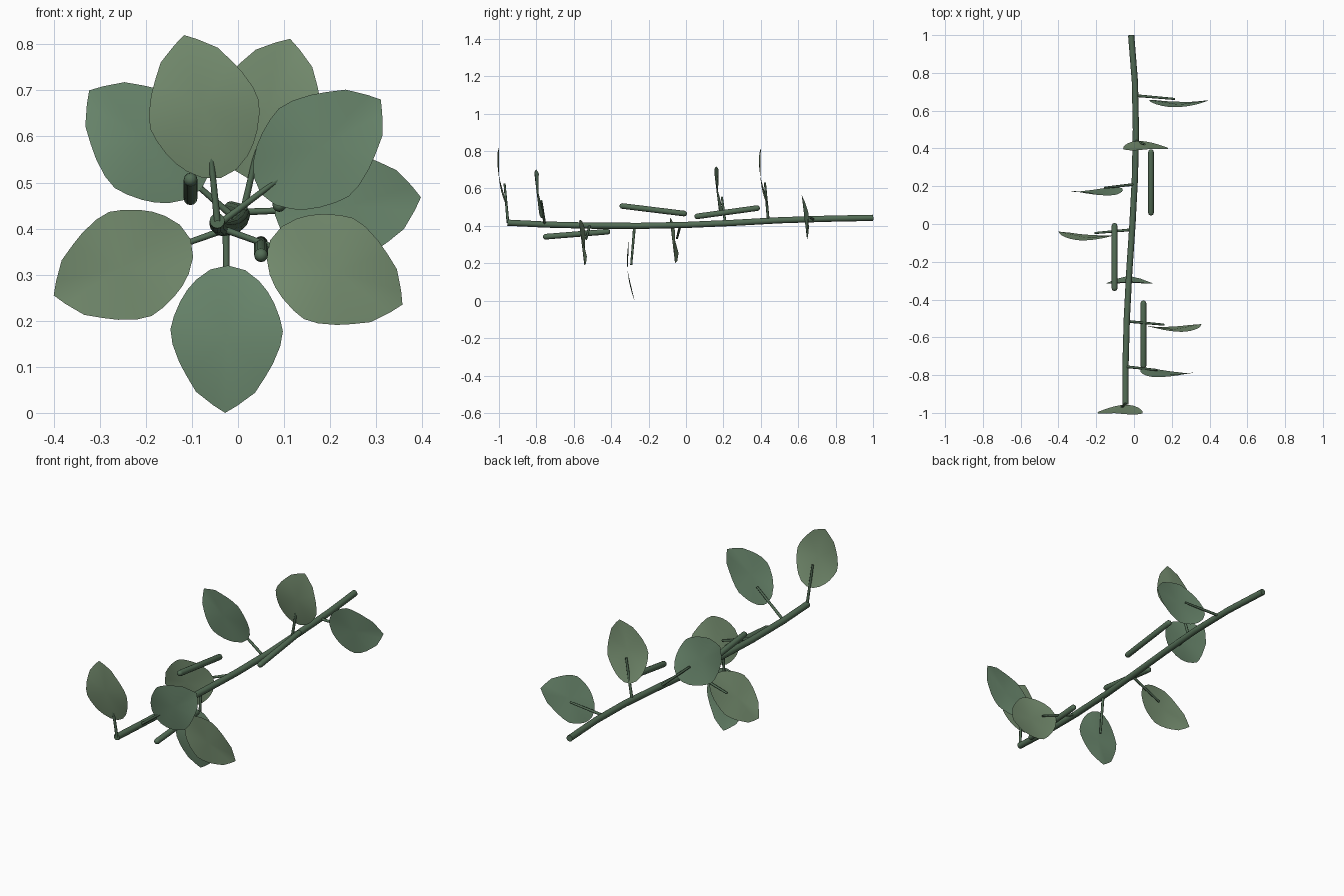
import bpy, bmesh, math
from mathutils import Vector

if "Cube" in bpy.data.objects:
    bpy.data.objects.remove(bpy.data.objects["Cube"])


def material(name, rgb):
    m = bpy.data.materials.new(name)
    m.diffuse_color = (*rgb, 1)
    m.use_nodes = True
    m.node_tree.nodes["Principled BSDF"].inputs["Base Color"].default_value = m.diffuse_color
    return m


STEM_MAT = material("stem_green", (0.085, 0.15, 0.09))
LEAF_MATS = [material("leaf_green", (0.16, 0.27, 0.17)),
             material("leaf_green_light", (0.20, 0.30, 0.18))]


def finish(name, bm, mat):
    me = bpy.data.meshes.new(name)
    bm.to_mesh(me)
    bm.free()
    ob = bpy.data.objects.new(name, me)
    bpy.context.collection.objects.link(ob)
    me.materials.append(mat)
    bpy.context.view_layer.objects.active = ob
    ob.select_set(True)
    bpy.ops.object.shade_smooth_by_angle(angle=math.radians(50))
    ob.select_set(False)
    return ob


def tube(name, pts, radii, sides=10):
    """Skin a ring of vertices along a path and cap both ends."""
    bm = bmesh.new()
    pts = [Vector(p) for p in pts]
    rings = []
    for i, p in enumerate(pts):
        d = (pts[min(i + 1, len(pts) - 1)] - pts[max(i - 1, 0)]).normalized()
        ref = Vector((0, 0, 1)) if abs(d.y) > 0.7 else Vector((0, 1, 0))
        u = d.cross(ref).normalized()
        v = d.cross(u)
        rings.append([bm.verts.new(p + radii[i] * (math.cos(a) * u + math.sin(a) * v))
                      for a in (2 * math.pi * k / sides for k in range(sides))])
    for a, b in zip(rings, rings[1:]):
        for k in range(sides):
            n = (k + 1) % sides
            bm.faces.new((a[k], a[n], b[n], b[k]))
    bm.faces.new(rings[0][::-1])
    bm.faces.new(rings[-1])
    bmesh.ops.recalc_face_normals(bm, faces=bm.faces)
    return finish(name, bm, STEM_MAT)


# Gently bent main stem
STEM = [(-0.045, -0.955, 0.417), (-0.045, -0.75, 0.407), (-0.038, -0.5, 0.401),
        (-0.025, -0.25, 0.400), (-0.008, 0.0, 0.405), (0.005, 0.25, 0.416),
        (0.010, 0.5, 0.430), (0.005, 0.75, 0.438), (-0.015, 1.0, 0.443)]
tube("main_stem", STEM, [0.0165] * len(STEM), 12)


def stem_at(y):
    for a, b in zip(STEM, STEM[1:]):
        if y <= b[1]:
            break
    return Vector(a).lerp(Vector(b), (y - a[1]) / (b[1] - a[1]))


# Leaf half outline: position along the length, half width
HALF = [(0.03, 0.038), (0.10, 0.068), (0.17, 0.087), (0.25, 0.102), (0.35, 0.115),
        (0.44, 0.122), (0.54, 0.117), (0.66, 0.102), (0.75, 0.086), (0.86, 0.064), (0.95, 0.026)]


def leaf(name, base, tip, mat):
    base, tip = Vector(base), Vector(tip)
    d = tip - base
    side = Vector((-d.z, 0, d.x)).normalized()
    side.y = -0.12 * side.z

    def at(s, w):
        bulge = Vector((0, -0.09 * s * (1 - s), 0))
        return base + d * s + side * w + bulge

    bm = bmesh.new()
    outline = [(0, 0)] + HALF + [(1, 0)] + [(s, -w) for s, w in reversed(HALF)]
    ring = [bm.verts.new(at(s, w)) for s, w in outline]
    mid = bm.verts.new(at(0.5, 0))
    for k in range(len(ring)):
        bm.faces.new((mid, ring[k], ring[(k + 1) % len(ring)]))
    return finish(name, bm, mat)


# Leaves spiralling round the stem: stem node y, leaf base, leaf tip
LEAVES = [(-0.952, (-0.037, -0.957, 0.51), (-0.117, -1.0, 0.82)),
          (-0.755, (0.050, -0.765, 0.475), (0.31, -0.787, 0.68)),
          (-0.515, (0.070, -0.54, 0.375), (0.357, -0.53, 0.235)),
          (-0.275, (-0.022, -0.305, 0.32), (-0.028, -0.275, 0.0)),
          (-0.03, (-0.103, -0.06, 0.377), (-0.40, -0.04, 0.255)),
          (0.21, (-0.080, 0.195, 0.485), (-0.323, 0.175, 0.70)),
          (0.44, (0.020, 0.44, 0.51), (0.113, 0.40, 0.812)),
          (0.68, (0.080, 0.655, 0.43), (0.397, 0.655, 0.468))]
for i, (y, base, tip) in enumerate(LEAVES, 1):
    leaf(f"leaf_{i}", base, tip, LEAF_MATS[i % 2])
    start = stem_at(y)
    d = Vector(base).lerp(Vector(tip), 0.35) - start
    d.y = 0
    end = start + d.normalized() * 0.21 + Vector((0, -0.018, 0))
    tube(f"leaf_stalk_{i}", [start, end], [0.0075, 0.0055], 8)

# Loose round-ended rods beside the stem
RODS = [((0.09, 0.045, 0.449), (0.09, 0.395, 0.497)),
        ((-0.103, -0.355, 0.508), (-0.103, 0.005, 0.464)),
        ((0.05, -0.765, 0.341), (0.05, -0.405, 0.370))]
R = 0.015
for i, (a, b) in enumerate(RODS, 1):
    a, b = Vector(a), Vector(b)
    d = (b - a).normalized()
    caps = [(R * (1 - math.cos(t)), R * math.sin(t)) for t in (0.25, 0.65, 1.1, math.pi / 2)]
    pts = [a + d * o for o, _ in caps] + [b - d * o for o, _ in reversed(caps)]
    tube(f"rod_{i}", pts, [r for _, r in caps] + [r for _, r in reversed(caps)], 12)
